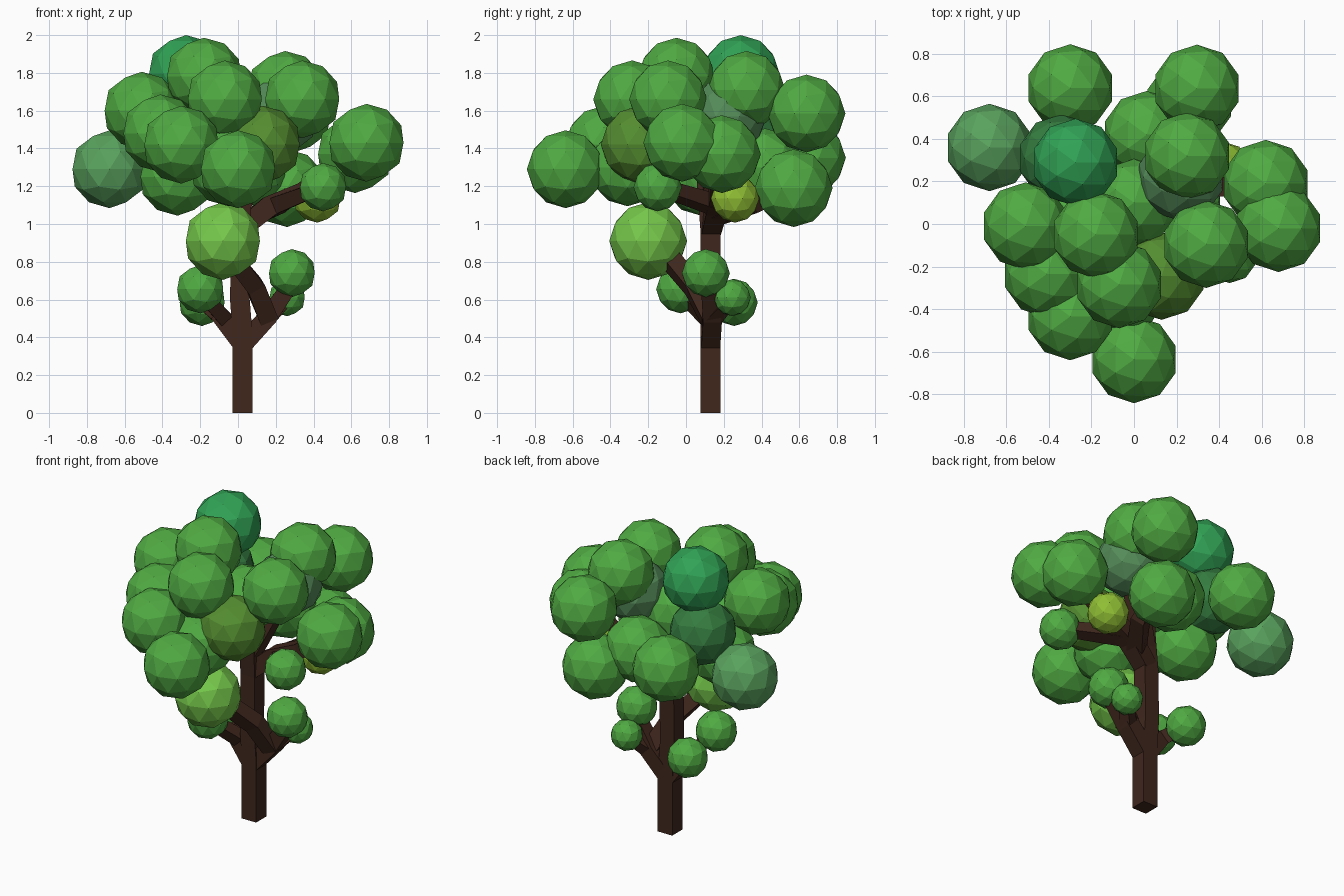
import bpy, bmesh
from mathutils import Vector


def material(name, rgb):
    m = bpy.data.materials.new(name)
    m.diffuse_color = (*rgb, 1)
    return m


LEAF = material("leaf_green", (0.08, 0.40, 0.055))
PALE = material("leaf_pale", (0.10, 0.36, 0.11))
TEAL = material("leaf_teal", (0.03, 0.36, 0.09))
DARK = material("leaf_dark", (0.035, 0.20, 0.05))
OLIVE = material("leaf_olive", (0.09, 0.27, 0.03))
GREY = material("leaf_grey", (0.09, 0.26, 0.10))
LIME = material("leaf_lime", (0.18, 0.58, 0.07))
YELLOW = material("leaf_yellow", (0.28, 0.52, 0.035))
BARK = material("bark", (0.05, 0.02, 0.012))


def leaf_ball(name, x, y, z, r, mat):
    bpy.ops.mesh.primitive_ico_sphere_add(subdivisions=2, radius=r, location=(x, y, z))
    ob = bpy.context.object
    ob.name = name
    ob.data.materials.append(mat)


def limb(name, points):
    """Square-section tube through (x, y, z, half_width) points."""
    pts = [Vector(p[:3]) for p in points]
    bm = bmesh.new()
    rings = []
    for i, p in enumerate(pts):
        d = (pts[min(i + 1, len(pts) - 1)] - pts[max(i - 1, 0)]).normalized()
        u = Vector((0, 1, 0)).cross(d).normalized()
        v = d.cross(u)
        h = points[i][3]
        rings.append([bm.verts.new(p + u * a * h + v * b * h)
                      for a, b in ((-1, -1), (1, -1), (1, 1), (-1, 1))])
    for a, b in zip(rings, rings[1:]):
        for k in range(4):
            bm.faces.new((a[k], a[(k + 1) % 4], b[(k + 1) % 4], b[k]))
    bm.faces.new(rings[0][::-1])
    bm.faces.new(rings[-1])
    bmesh.ops.recalc_face_normals(bm, faces=bm.faces)
    me = bpy.data.meshes.new(name)
    bm.to_mesh(me)
    bm.free()
    me.materials.append(BARK)
    bpy.context.collection.objects.link(bpy.data.objects.new(name, me))


# Crown: large leaf balls (x, y, z, material)
R = 0.206
crown = [
    (-0.30, 0.64, 1.35, LEAF), (0.296, 0.638, 1.585, LEAF), (-0.68, 0.36, 1.29, PALE),
    (-0.34, 0.31, 1.475, DARK), (-0.275, 0.29, 1.794, TEAL), (0.06, 0.42, 1.30, LEAF),
    (0.25, 0.32, 1.71, LEAF), (0.62, 0.19, 1.37, LEAF), (0.68, -0.02, 1.43, LEAF),
    (0.34, -0.095, 1.66, LEAF), (-0.51, -0.01, 1.60, LEAF), (-0.18, -0.05, 1.78, LEAF),
    (-0.41, -0.235, 1.48, LEAF), (-0.07, -0.285, 1.66, LEAF), (-0.30, -0.435, 1.42, LEAF),
    (0.0, -0.637, 1.29, LEAF), (0.13, -0.245, 1.42, OLIVE), (0.22, 0.22, 1.57, GREY),
    (0.26, 0.57, 1.19, LEAF), (-0.32, 0.08, 1.25, LEAF), (-0.05, -0.31, 1.30, LEAF),
    (0.0, 0.10, 1.45, LEAF), (-0.08, -0.20, 0.91, LIME),
]
for i, (x, y, z, m) in enumerate(crown):
    leaf_ball(f"crown_ball_{i}", x, y, z, R, m)

# Small leaf balls at the ends of the lower limbs
small = [
    (0.45, -0.15, 1.195, 0.128, LEAF), (0.42, 0.26, 1.135, 0.128, YELLOW),
    (0.285, 0.105, 0.74, 0.127, LEAF), (-0.20, -0.03, 0.655, 0.128, LEAF),
    (0.26, 0.245, 0.61, 0.098, LEAF), (-0.19, 0.255, 0.585, 0.125, LEAF),
]
for i, (x, y, z, r, m) in enumerate(small):
    leaf_ball(f"small_ball_{i}", x, y, z, r, m)

# Trunk and main fork
limb("trunk", [(0.025, 0.13, 0, 0.053), (0.025, 0.13, 0.4, 0.053),
               (0.01, 0.13, 0.6, 0.052), (0.015, 0.13, 0.95, 0.052),
               (0.02, 0.11, 1.2, 0.052), (0, 0.1, 1.45, 0.045)])
# Lower limbs
limb("left_limb", [(0.025, 0.13, 0.36, 0.05), (-0.10, 0.13, 0.52, 0.045),
                   (-0.17, 0.22, 0.57, 0.035)])
limb("left_front_limb", [(-0.06, 0.13, 0.49, 0.04), (-0.18, 0.0, 0.62, 0.035)])
limb("right_limb", [(0.025, 0.13, 0.36, 0.05), (0.16, 0.14, 0.51, 0.05),
                    (0.28, 0.12, 0.68, 0.04)])
limb("right_back_limb", [(0.16, 0.14, 0.5, 0.04), (0.26, 0.235, 0.6, 0.03)])
limb("front_limb", [(0.16, 0.13, 0.5, 0.05), (0.09, 0.04, 0.67, 0.048),
                    (-0.03, -0.09, 0.82, 0.045)])
# Upper limbs
limb("upper_right_limb", [(0.015, 0.13, 0.97, 0.05), (0.16, 0.16, 1.09, 0.055),
                          (0.34, 0.18, 1.17, 0.05), (0.55, 0.17, 1.33, 0.04)])
limb("upper_small_limb", [(0.2, 0.16, 1.1, 0.045), (0.43, -0.12, 1.19, 0.035)])
limb("upper_back_limb", [(0.1, 0.14, 1.05, 0.05), (0.25, 0.36, 1.12, 0.045),
                         (0.26, 0.52, 1.18, 0.04)])
limb("upper_centre_limb", [(0.02, 0.12, 1.1, 0.05), (0.13, 0.18, 1.35, 0.05),
                           (0.22, 0.22, 1.55, 0.04)])
